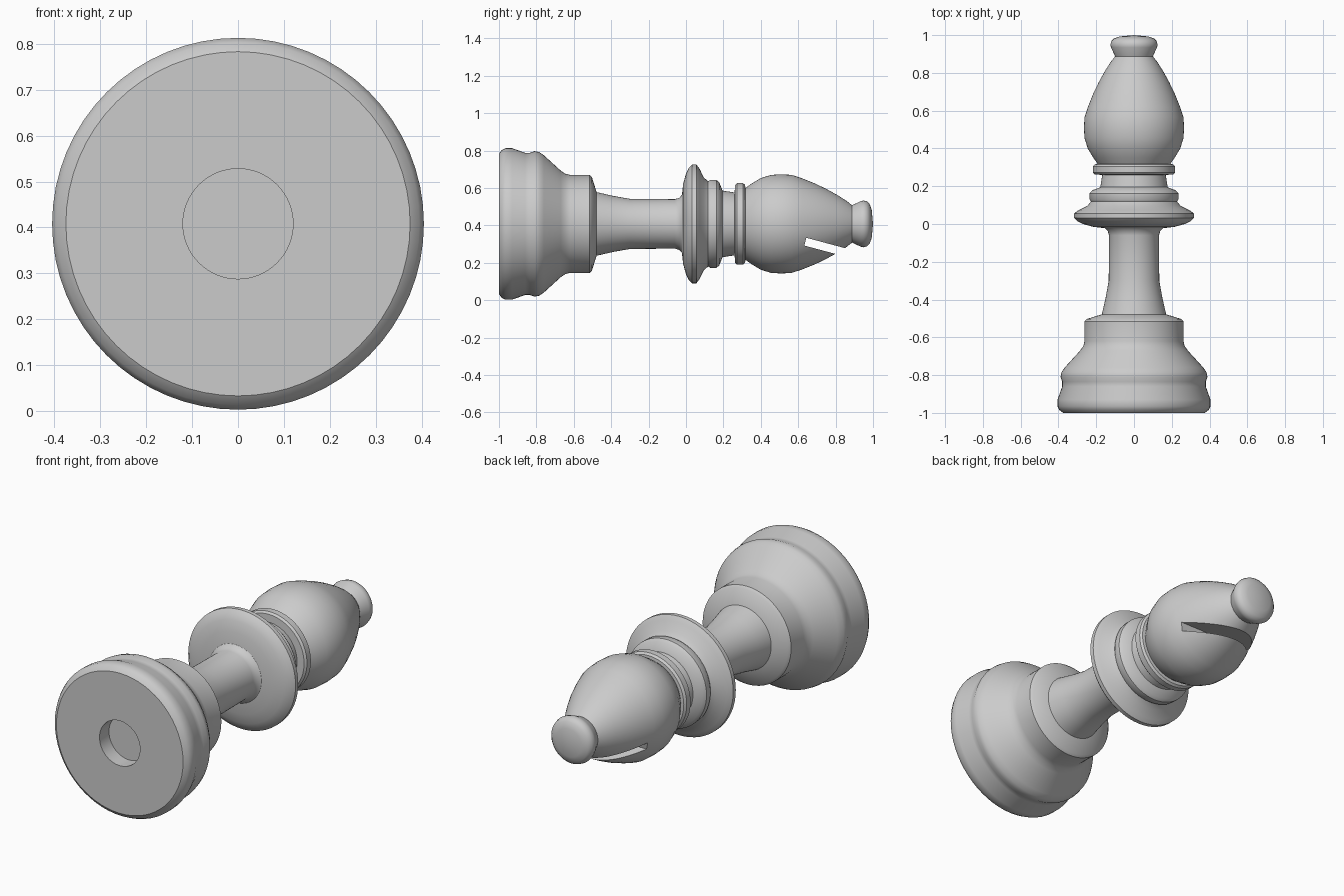
import bpy
import bmesh
from math import radians, tau
from mathutils import Matrix, Vector

cube = bpy.data.objects.get("Cube")
if cube:
    bpy.data.objects.remove(cube)

AXIS_Z = 0.408
SEGMENTS = 64

grey = bpy.data.materials.new("plain grey")
grey.use_nodes = True
grey.diffuse_color = (0.6, 0.6, 0.6, 1)
grey.node_tree.nodes["Principled BSDF"].inputs["Base Color"].default_value = grey.diffuse_color


def finish(name, bm):
    mesh = bpy.data.meshes.new(name)
    bmesh.ops.recalc_face_normals(bm, faces=bm.faces)
    bm.to_mesh(mesh)
    bm.free()
    mesh.materials.append(grey)
    obj = bpy.data.objects.new(name, mesh)
    bpy.context.collection.objects.link(obj)
    return obj


def turn(name, profile):
    """Lathe a list of (y, radius) points around the lying axis."""
    bm = bmesh.new()
    verts = [bm.verts.new((r, y, AXIS_Z)) for y, r in profile]
    edges = [bm.edges.new(pair) for pair in zip(verts, verts[1:])]
    bmesh.ops.spin(bm, geom=verts + edges, cent=(0, 0, AXIS_Z), axis=(0, 1, 0),
                   angle=tau, steps=SEGMENTS, use_merge=True)
    bmesh.ops.remove_doubles(bm, verts=bm.verts, dist=0.0002)
    return finish(name, bm)


def smooth(obj, angle=35):
    bpy.ops.object.select_all(action="DESELECT")
    obj.select_set(True)
    bpy.context.view_layer.objects.active = obj
    bpy.ops.object.shade_smooth_by_angle(angle=radians(angle))


# Stepped foot with a round recess underneath
base = turn("base", [
    (-0.92, 0), (-0.92, 0.12), (-1, 0.12), (-1, 0.375), (-0.985, 0.395),
    (-0.965, 0.405), (-0.93, 0.405), (-0.86, 0.38), (-0.835, 0.38), (-0.81, 0.389),
    (-0.785, 0.384), (-0.76, 0.367), (-0.67, 0.285), (-0.645, 0.268),
    (-0.62, 0.262), (-0.515, 0.262), (-0.503, 0.25), (-0.478, 0.17)])

# Slim column
stem = turn("stem", [
    (-0.478, 0.17), (-0.39, 0.15), (-0.3, 0.134), (-0.06, 0.132),
    (-0.035, 0.14), (-0.022, 0.155)])

# Wide flange, stepped ring and neck
collar = turn("collar", [
    (-0.022, 0.155), (-0.015, 0.215), (0, 0.27), (0.015, 0.3), (0.033, 0.318),
    (0.055, 0.318), (0.073, 0.294), (0.095, 0.248), (0.118, 0.228),
    (0.13, 0.235), (0.162, 0.235), (0.178, 0.222), (0.195, 0.178),
    (0.26, 0.168)])

neck_ring = turn("neck_ring", [
    (0.26, 0.168), (0.262, 0.208), (0.272, 0.218), (0.305, 0.218),
    (0.316, 0.208), (0.318, 0.19)])

# Egg-shaped head with a slanted slot cut through its lower side
head = turn("head", [
    (0.318, 0), (0.318, 0.192), (0.35, 0.215), (0.4, 0.245), (0.455, 0.262),
    (0.51, 0.265), (0.565, 0.262), (0.62, 0.244), (0.69, 0.216), (0.75, 0.187),
    (0.81, 0.154), (0.86, 0.122), (0.888, 0.1), (0.888, 0)])

length, thickness = 0.5, 0.043
bm = bmesh.new()
bmesh.ops.create_cube(bm, size=1, matrix=Matrix.Diagonal((1, length, thickness, 1)))
bmesh.ops.translate(bm, vec=(0, length / 2, 0), verts=bm.verts)
bmesh.ops.transform(bm, verts=bm.verts, matrix=Matrix.Translation(
    Vector((0, 0.638, 0.313))) @ Matrix.Rotation(radians(-15), 4, "X"))
cutter = finish("slot_cutter", bm)
cutter.hide_render = True

slot = head.modifiers.new("slot", "BOOLEAN")
slot.operation = "DIFFERENCE"
slot.solver = "EXACT"
slot.object = cutter
bpy.context.view_layer.objects.active = head
bpy.ops.object.modifier_apply(modifier=slot.name)
bpy.data.objects.remove(cutter)

# Domed button at the tip
finial = turn("finial", [
    (0.888, 0.1), (0.935, 0.122), (0.95, 0.125), (0.968, 0.12),
    (0.982, 0.106), (0.993, 0.075), (1, 0)])

for part in (base, stem, collar, neck_ring, head, finial):
    smooth(part)
